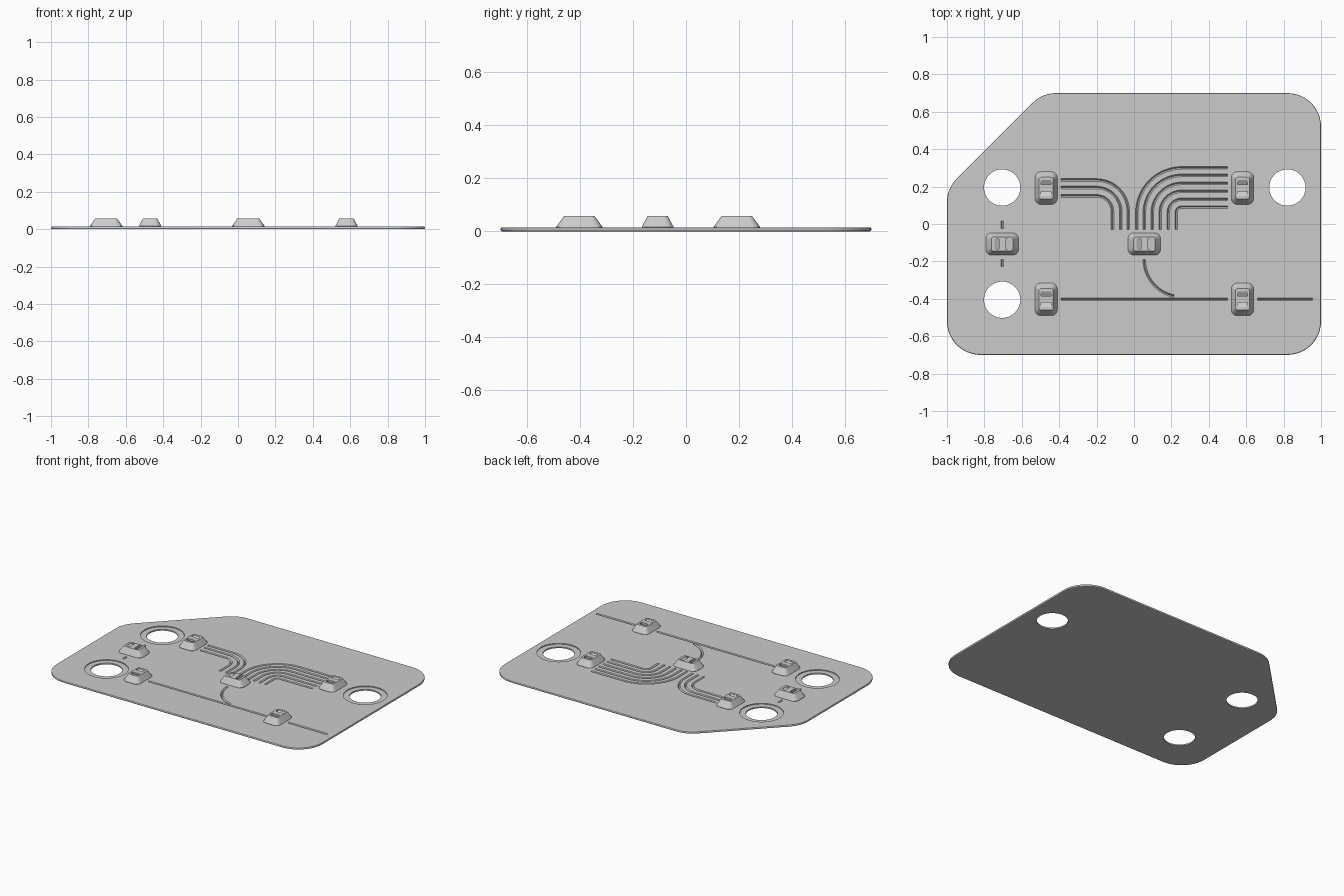
import bpy, bmesh, math
from mathutils import Vector

if "Cube" in bpy.data.objects:
    bpy.data.objects.remove(bpy.data.objects["Cube"])

TOP = 0.015      # plate thickness
CHIP_TOP = 0.057

grey = bpy.data.materials.new("light_grey")
grey.diffuse_color = (0.6, 0.6, 0.6, 1)
grey.use_nodes = True
grey.node_tree.nodes["Principled BSDF"].inputs["Base Color"].default_value = grey.diffuse_color


def loft(name, rings):
    """Solid from a list of equally sized rings of 3D points, capped at both ends."""
    bm = bmesh.new()
    loops = [[bm.verts.new(p) for p in r] for r in rings]
    for a, b in zip(loops, loops[1:]):
        n = len(a)
        for i in range(n):
            bm.faces.new((a[i], a[(i + 1) % n], b[(i + 1) % n], b[i]))
    bm.faces.new(loops[0])
    bm.faces.new(loops[-1])
    bmesh.ops.recalc_face_normals(bm, faces=bm.faces)
    me = bpy.data.meshes.new(name)
    bm.to_mesh(me)
    bm.free()
    me.materials.append(grey)
    ob = bpy.data.objects.new(name, me)
    bpy.context.collection.objects.link(ob)
    return ob


def rounded(corners, radius, inset, z, seg=12):
    """Counter-clockwise convex outline with rounded corners."""
    pts = []
    n = len(corners)
    for i in range(n):
        p, c, q = (Vector(corners[(i + k) % n]) for k in (-1, 0, 1))
        d1, d2 = (c - p).normalized(), (q - c).normalized()
        n1, n2 = Vector((d1.y, -d1.x)), Vector((d2.y, -d2.x))
        mid = c - (n1 + n2) * radius / (1 + n1.dot(n2))
        a1 = math.atan2(n1.y, n1.x)
        turn = n1.angle(n2)
        for k in range(seg + 1):
            a = a1 + turn * k / seg
            r = radius - inset
            pts.append((mid.x + r * math.cos(a), mid.y + r * math.sin(a), z))
    return pts


def circle(x, y, r, z, n=64):
    return [(x + r * math.cos(2 * math.pi * i / n), y + r * math.sin(2 * math.pi * i / n), z)
            for i in range(n)]


def cut(target, cutter):
    cutter.hide_render = True
    m = target.modifiers.new("cut", 'BOOLEAN')
    m.operation = 'DIFFERENCE'
    m.solver = 'EXACT'
    m.object = cutter
    bpy.context.view_layer.objects.active = target
    bpy.ops.object.modifier_apply(modifier=m.name)
    bpy.data.objects.remove(cutter)


def groove(path):
    """V-shaped cutter swept along a flat path."""
    rings = []
    pts = [Vector(p) for p in path]
    for i, p in enumerate(pts):
        d = (pts[min(i + 1, len(pts) - 1)] - pts[max(i - 1, 0)]).normalized()
        s = Vector((-d.y, d.x)) * 0.0105
        a, b = p + s, p - s
        rings.append([(a.x, a.y, TOP + 0.0045), (b.x, b.y, TOP + 0.0045), (p.x, p.y, TOP - 0.009)])
    return loft("groove_cutter", rings)


def arc(cx, cy, r, a0, a1, n=16):
    return [(cx + r * math.cos(math.radians(a0 + (a1 - a0) * i / n)),
             cy + r * math.sin(math.radians(a0 + (a1 - a0) * i / n))) for i in range(n + 1)]


# Plate: rounded outline with one clipped corner and softened rims
outline = [(-1, -0.7), (1, -0.7), (1, 0.7), (-0.49, 0.7), (-1, 0.19)]
e = 0.006
rim = [(e, 0), (e * 0.29, e * 0.29), (0, e),
       (0, TOP - e), (e * 0.29, TOP - e * 0.29), (e, TOP)]
plate = loft("base_plate", [rounded(outline, 0.18, i, z) for i, z in rim])

# Mounting holes with a shallow ring recess
for x, y in [(-0.705, 0.195), (0.82, 0.195), (-0.705, -0.405)]:
    cut(plate, loft("recess_cutter", [circle(x, y, 0.135, 0.009), circle(x, y, 0.135, 0.05)]))
    cut(plate, loft("hole_cutter", [circle(x, y, 0.097, -0.05), circle(x, y, 0.097, 0.05)]))

# Engraved traces
traces = []
for r in (0.17, 0.13, 0.085):                       # left bundle
    traces.append([(-0.39, 0.065 + r)] + arc(-0.2, 0.065, r, 90, 0) + [(-0.2 + r, -0.03)])
for r in (0.24, 0.2, 0.157, 0.115, 0.072, 0.03):    # right bundle
    traces.append([(0.5, 0.06 + r)] + arc(0.255, 0.06, r, 90, 180) + [(0.255 - r, -0.03)])
traces += [[(-0.39, -0.403), (0.5, -0.403)],        # lower line
           [(0.66, -0.403), (0.955, -0.403)],
           arc(0.255, -0.19, 0.2, 180, 258),        # branch
           [(-0.705, 0.015), (-0.705, -0.025)],     # short ticks
           [(-0.705, -0.19), (-0.705, -0.227)]]
for t in traces:
    cut(plate, groove(t))


# Chips: tapered blocks with two wedge pockets on top
def rect(w, l, r, z):
    return rounded([(-w, -l), (w, -l), (w, l), (-w, l)], r, 0, z, 6)


def chip(name, x, y, turn):
    ob = loft(name, [rect(0.06, 0.0875, 0.033, TOP - 0.003), rect(0.06, 0.0875, 0.033, TOP + 0.002),
                     rect(0.038, 0.058, 0.014, CHIP_TOP)])
    for s in (1, -1):
        prof = [(0.042, CHIP_TOP - 0.002), (0.042, CHIP_TOP + 0.01),
                (0.018, CHIP_TOP + 0.01), (0.018, CHIP_TOP - 0.016)]
        cut(ob, loft("pocket_cutter", [[(px, s * py, pz) for py, pz in prof] for px in (-0.026, 0.026)]))
    ob.location = (x, y, 0)
    ob.rotation_euler.z = math.radians(turn)
    return ob


parts = [plate]
for name, x, y, turn in [("chip_upper_left", -0.47, 0.192, 0), ("chip_upper_right", 0.58, 0.192, 0),
                         ("chip_lower_left", -0.47, -0.403, 0), ("chip_lower_right", 0.58, -0.403, 0),
                         ("chip_side", -0.705, -0.107, 90), ("chip_centre", 0.055, -0.107, 90)]:
    parts.append(chip(name, x, y, turn))

# Smooth the curved walls, keep the edges crisp
bpy.ops.object.select_all(action='DESELECT')
for ob in parts:
    ob.select_set(True)
bpy.context.view_layer.objects.active = plate
bpy.ops.object.shade_smooth_by_angle(angle=math.radians(20))
